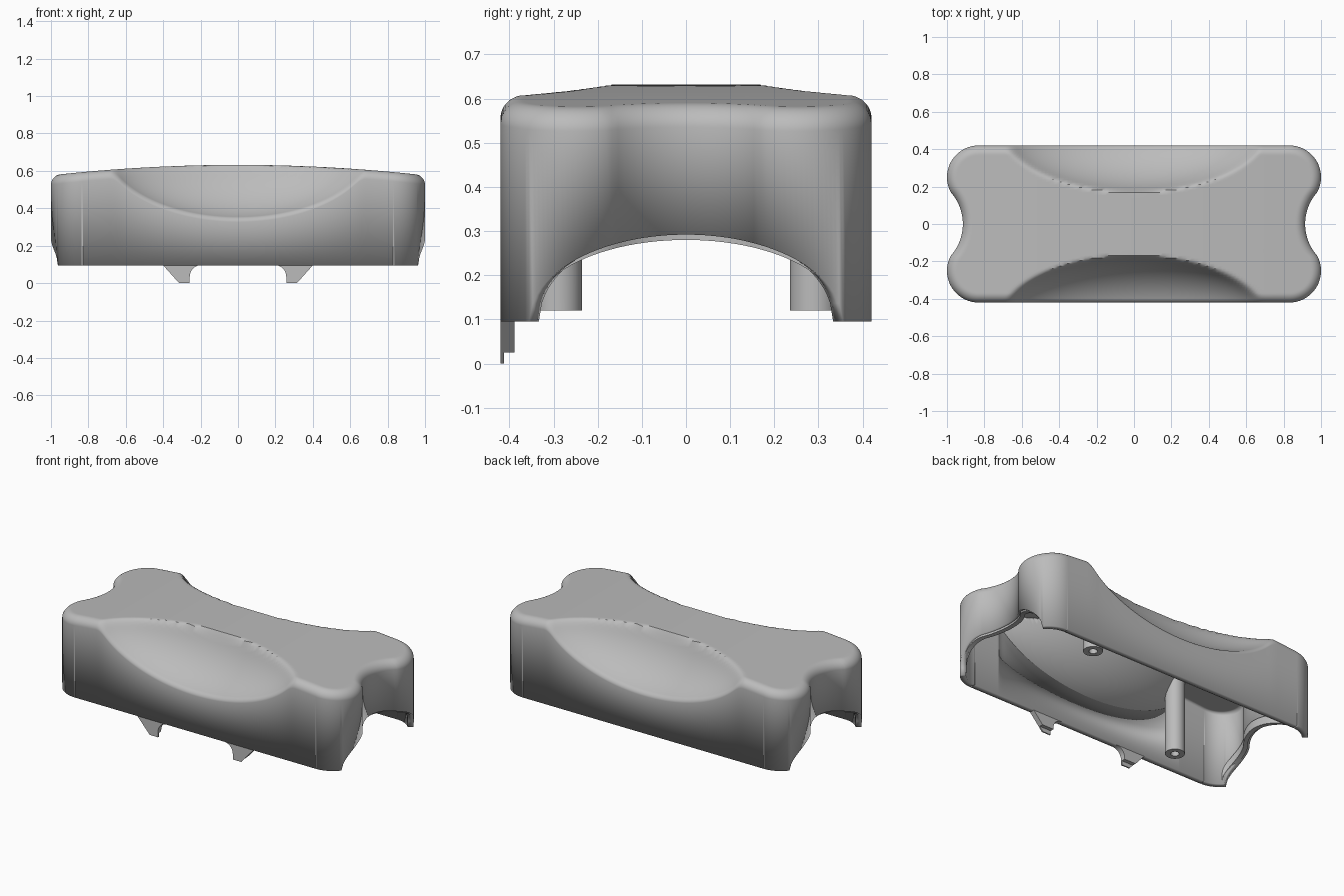
import bpy, bmesh
from math import sqrt, hypot, cos, sin, pi

cube = bpy.data.objects.get("Cube")
if cube:
    bpy.data.objects.remove(cube)

grey = bpy.data.materials.new("matte grey")
grey.use_nodes = True
grey.diffuse_color = (0.5, 0.5, 0.5, 1)
grey.node_tree.nodes["Principled BSDF"].inputs["Base Color"].default_value = (0.5, 0.5, 0.5, 1)

HALF_WIDTH, BASE, WALL = 0.42, 0.095, 0.035
LOBE_X, LOBE_Y, LOBE_R = 0.83, 0.25, 0.17      # rounded corner lobes
WAIST_X, WAIST_Y = 0.915, 0.17                 # concave waist of each end
kink = LOBE_X + sqrt(LOBE_R**2 - (LOBE_Y - WAIST_Y)**2) - WAIST_X
WAIST_R = (kink**2 + WAIST_Y**2) / (2 * kink)
WAIST_C = WAIST_X + WAIST_R


def half_length(y):
    y = abs(y)
    if y >= WAIST_Y:
        return LOBE_X + sqrt(max(0, LOBE_R**2 - (y - LOBE_Y)**2))
    return WAIST_C - sqrt(WAIST_R**2 - y * y)


def edge_distance(x, y):
    x, y = abs(x), abs(y)
    if x <= LOBE_X:
        return max(0, HALF_WIDTH - y)
    if y >= WAIST_Y:
        return max(0, LOBE_R - hypot(x - LOBE_X, y - LOBE_Y))
    return max(0, hypot(x - WAIST_C, y) - WAIST_R)


def fillet(d, r):
    return r - sqrt(r * r - (r - d)**2) if d < r else 0


def top_height(x, y):
    """Domed top, blended into the two scooped sides."""
    d = edge_distance(x, y)
    dome = 0.632 - 0.056 * x * x - fillet(d, 0.05)
    inside = 1 - (x / 0.755)**2 - ((0.52 - abs(y)) / 0.36)**2
    scoop = 0.75 - 0.42 * sqrt(max(0, inside)) - fillet(d, 0.02)
    k = 0.04
    h = max(0, k - abs(dome - scoop)) / k
    return min(dome, scoop) - h * h * k / 4


def base_height(y):
    """Bottom edge, arched across the ends."""
    return BASE + 0.197 * sqrt(max(0, 1 - (y / 0.355)**2))


def finish(name, bm, angle=0.6):
    bmesh.ops.recalc_face_normals(bm, faces=bm.faces)
    mesh = bpy.data.meshes.new(name)
    bm.to_mesh(mesh)
    bm.free()
    mesh.materials.append(grey)
    obj = bpy.data.objects.new(name, mesh)
    bpy.context.collection.objects.link(obj)
    bpy.ops.object.select_all(action='DESELECT')
    obj.select_set(True)
    bpy.context.view_layer.objects.active = obj
    bpy.ops.object.shade_smooth_by_angle(angle=angle)
    return obj


# Shell: top surface grid, denser toward its edges
NX, NY = 140, 84
bm = bmesh.new()
grid = []
for j in range(NY + 1):
    y = -HALF_WIDTH * cos(pi * j / NY)
    row = []
    for i in range(NX + 1):
        x = -half_length(y) * cos(pi * i / NX)
        row.append(bm.verts.new((x, y, top_height(x, y))))
    grid.append(row)
for a, b in zip(grid, grid[1:]):
    for i in range(NX):
        bm.faces.new((a[i], a[i + 1], b[i + 1], b[i]))

# Shell: walls dropped from the rim to the arched bottom edge
rim = (grid[0] + [r[-1] for r in grid[1:-1]] + grid[-1][::-1]
       + [r[0] for r in grid[-2:0:-1]])
foot = [bm.verts.new((v.co.x, v.co.y, base_height(v.co.y))) for v in rim]
for i in range(len(rim)):
    n = (i + 1) % len(rim)
    bm.faces.new((rim[i], foot[i], foot[n], rim[n]))
shell = finish("shell", bm)
solid = shell.modifiers.new("wall thickness", 'SOLIDIFY')
solid.thickness = WALL
solid.offset = -1


# Inner lips that follow each end arch
def end_lip(name, side):
    bm = bmesh.new()
    rings = []
    for j in range(49):
        y = -0.343 * cos(pi * j / 48)
        low = BASE + 0.02 + 0.165 * sqrt(max(0, 1 - (y / 0.3431)**2))
        outer, inner = half_length(y) - 0.016, half_length(y) - 0.045
        rings.append([bm.verts.new((side * x, y, z)) for x, z in
                      ((outer, low), (inner, low), (inner, low + 0.05), (outer, low + 0.05))])
    for a, b in zip(rings, rings[1:]):
        for i in range(4):
            n = (i + 1) % 4
            bm.faces.new((a[i], a[n], b[n], b[i]))
    bm.faces.new(rings[0])
    bm.faces.new(rings[-1])
    finish(name, bm)


end_lip("left_end_lip", 1)
end_lip("right_end_lip", -1)


# Locating tabs under the front wall
def plate(name, points, y0, y1):
    bm = bmesh.new()
    front = bm.faces.new([bm.verts.new((x, y0, z)) for x, z in points])
    made = bmesh.ops.extrude_face_region(bm, geom=[front])["geom"]
    moved = [g for g in made if isinstance(g, bmesh.types.BMVert)]
    bmesh.ops.translate(bm, verts=moved, vec=(0, y1 - y0, 0))
    finish(name, bm)


def tab_profile(side, low):
    curve = [(0.2 + 0.058 * sin(t * pi / 12), 0.035 + 0.06 * cos(t * pi / 12)) for t in range(7)]
    slope_x = 0.40 - 0.085 * (BASE - low) / BASE
    return [(side * x, z) for x, z in curve + [(0.258, low), (slope_x, low), (0.40, BASE)]]


for side, word in ((1, "left"), (-1, "right")):
    plate(word + "_tab", tab_profile(side, 0), -0.42, -0.412)
    plate(word + "_tab_backing", tab_profile(side, 0.025), -0.412, -0.388)


# Hollow screw posts, trimmed to the underside of the top
def screw_post(name, cx, cy):
    bm = bmesh.new()
    rings = []
    for r, z in ((0.055, None), (0.055, 0.12), (0.024, 0.12), (0.024, 0.3)):
        ring = []
        for k in range(32):
            x, y = cx + r * cos(k * pi / 16), cy + r * sin(k * pi / 16)
            ring.append(bm.verts.new((x, y, z or top_height(x, y) - 0.02)))
        rings.append(ring)
    for a, b in zip(rings, rings[1:]):
        for k in range(32):
            n = (k + 1) % 32
            bm.faces.new((a[k], a[n], b[n], b[k]))
    bm.faces.new(rings[-1])
    finish(name, bm)


screw_post("back_screw_post", 0.54, 0.29)
screw_post("front_screw_post", -0.54, -0.29)
